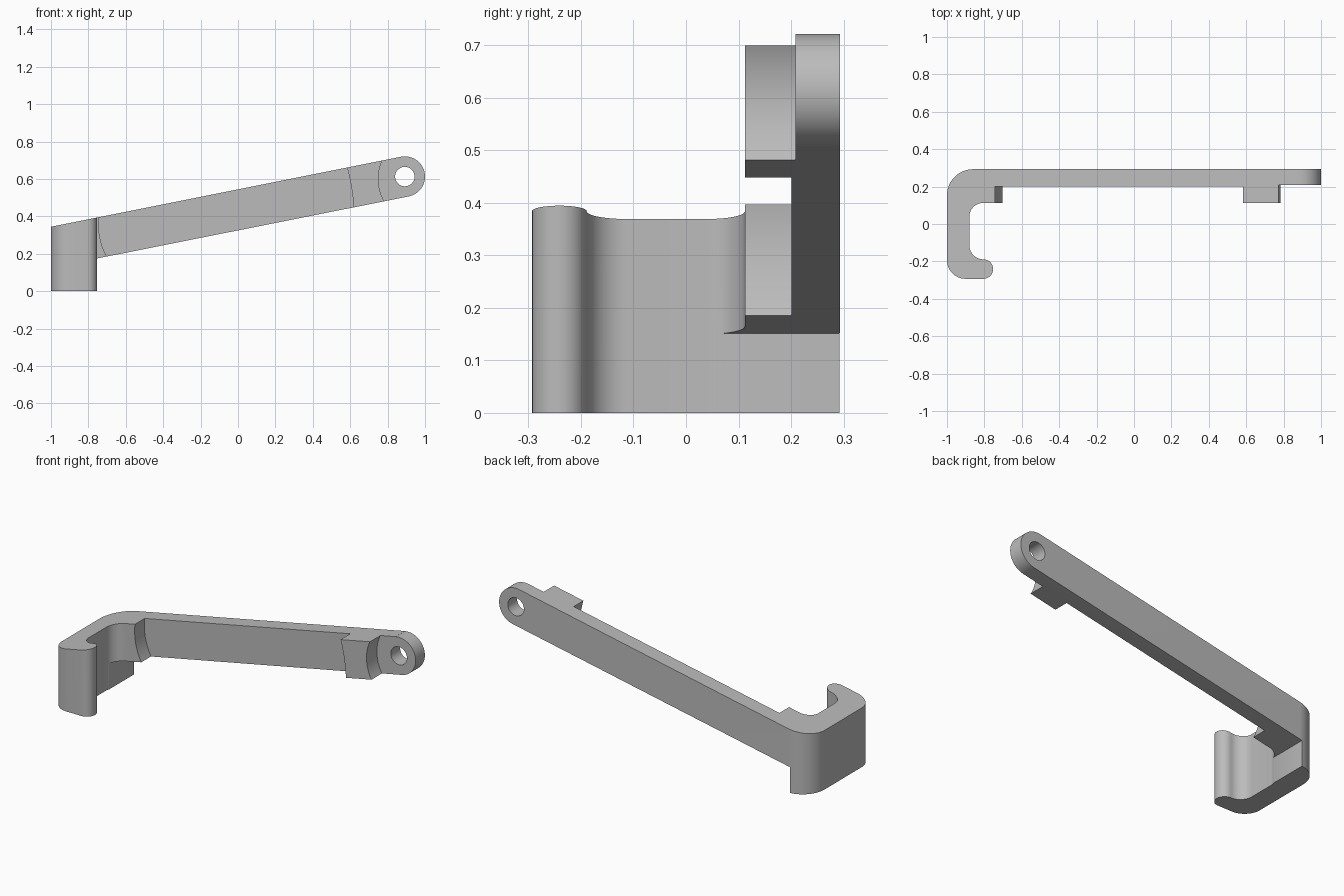
import bpy, bmesh
from math import sin, cos, radians, atan
from mathutils import Vector

if "Cube" in bpy.data.objects:
    bpy.data.objects.remove(bpy.data.objects["Cube"], do_unlink=True)

SLOPE = 0.2
TILT = atan(SLOPE)


def top(x):
    return 0.545 + SLOPE * x


def bottom(x):
    return 0.326 + SLOPE * x


def arc(cx, cy, r, start, end, n=16):
    """Points on an arc, angles in degrees."""
    angles = [radians(start + (end - start) * i / n) for i in range(n + 1)]
    return [(cx + r * cos(a), cy + r * sin(a)) for a in angles]


def bow(p, q, sag, n=16):
    """Shallow curve from p to q, bulging to the left of travel by sag."""
    p, q = Vector(p), Vector(q)
    d = (q - p).normalized()
    side = Vector((-d.y, d.x))
    return [tuple(p.lerp(q, i / n) + side * sag * 4 * (i / n) * (1 - i / n))
            for i in range(n + 1)]


def prism(name, points, low, high, axis):
    """Extrude a closed outline along z (plan) or y (side)."""
    bm = bmesh.new()
    place = (lambda a, b, h: (a, b, h)) if axis == "z" else (lambda a, b, h: (a, h, b))
    face = bm.faces.new([bm.verts.new(place(a, b, low)) for a, b in points])
    moved = bmesh.ops.extrude_face_region(bm, geom=[face])["geom"]
    shift = (0, 0, high - low) if axis == "z" else (0, high - low, 0)
    bmesh.ops.translate(bm, vec=shift, verts=[v for v in moved if isinstance(v, bmesh.types.BMVert)])
    bmesh.ops.recalc_face_normals(bm, faces=bm.faces)
    mesh = bpy.data.meshes.new(name)
    bm.to_mesh(mesh)
    bm.free()
    obj = bpy.data.objects.new(name, mesh)
    bpy.context.collection.objects.link(obj)
    return obj


# Plan outline: hook, bend and straight arm
plan = [(1.1, 0.112), (1.1, 0.293)]
plan += arc(-0.86, 0.153, 0.14, 90, 180)
plan += arc(-0.9, -0.193, 0.1, 180, 270)
plan += arc(-0.805, -0.241, 0.052, -90, 90)
plan += arc(-0.805, -0.114, 0.075, 270, 180)
plan += arc(-0.808, 0.04, 0.072, 180, 90)
body = prism("hooked_arm", plan, 0, 1.2, "z")

# Slanted top
cutters = [prism("top_cutter", [(-1.2, top(-1.2)), (1.3, top(1.3)), (1.3, 1.5), (-1.2, 1.5)],
                 -0.5, 0.5, "y")]

# Underside of the arm and its round end
ex, ez, er = 0.892, 0.613, 0.108
tilt = TILT * 57.29578
under = [(-0.875, -0.2), (-0.875, bottom(-0.875))]
under += arc(ex, ez, er, tilt - 90, tilt + 90, 32)
under += [(ex, 1.4), (1.3, 1.4), (1.3, -0.2)]
cutters.append(prism("underside_cutter", under, 0, 0.5, "y"))

# Recessed middle between the two raised pads
recess = bow((-0.681, 0.15), (-0.738, 0.43), 0.029)
recess += bow((0.572, 0.70), (0.619, 0.41), 0.011)
cutters.append(prism("recess_cutter", recess, 0, 0.201, "y"))

# Thinner eye at the end, with a concave shoulder
cutters.append(prism("shoulder_cutter", arc(0.985, 0.60, 0.235, 0, 360, 64)[:-1], 0, 0.208, "y"))
cutters.append(prism("eye_cutter", arc(ex, ez, 0.052, 0, 360, 40)[:-1], 0, 0.5, "y"))

# Apply the cuts
bpy.ops.object.select_all(action="DESELECT")
bpy.context.view_layer.objects.active = body
body.select_set(True)
for cutter in cutters:
    cutter.hide_render = True
    mod = body.modifiers.new(cutter.name, "BOOLEAN")
    mod.operation = "DIFFERENCE"
    mod.solver = "EXACT"
    mod.object = cutter
    bpy.ops.object.modifier_apply(modifier=mod.name)
    bpy.data.objects.remove(cutter, do_unlink=True)

# Material and shading
grey = bpy.data.materials.new("light_grey")
grey.use_nodes = True
colour = (0.5, 0.5, 0.5, 1)
grey.diffuse_color = colour
grey.node_tree.nodes["Principled BSDF"].inputs["Base Color"].default_value = colour
body.data.materials.clear()
body.data.materials.append(grey)
bpy.ops.object.shade_smooth_by_angle(angle=radians(30))
